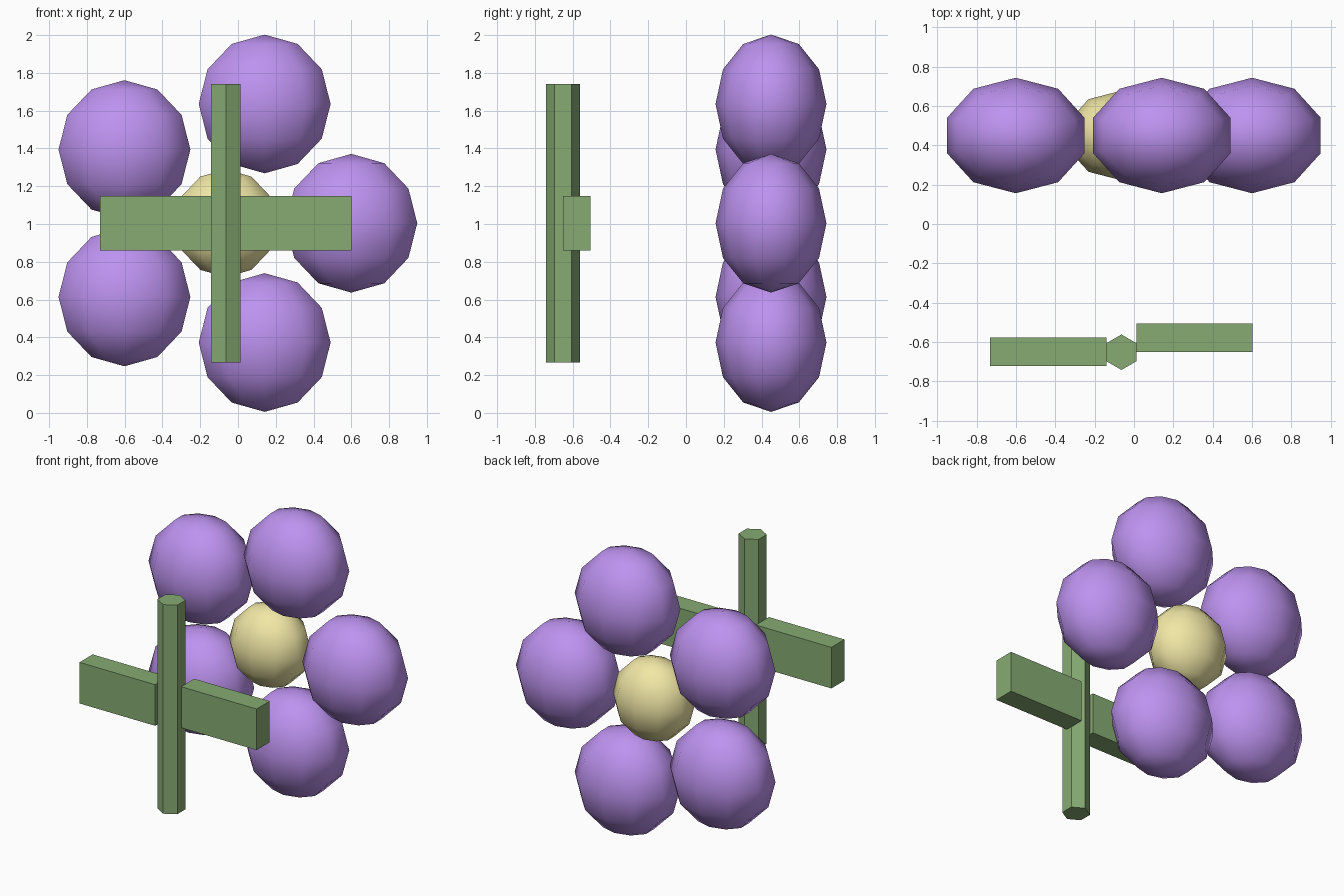
import bpy
from math import cos, sin, tau

if "Cube" in bpy.data.objects:
    bpy.data.objects.remove(bpy.data.objects["Cube"])

CX = -0.064  # flower and stem axis


def material(name, rgb):
    m = bpy.data.materials.new(name)
    m.diffuse_color = (*rgb, 1)
    m.use_nodes = True
    m.node_tree.nodes["Principled BSDF"].inputs["Base Color"].default_value = m.diffuse_color
    return m


purple = material("petal_purple", (0.51, 0.29, 0.87))
yellow = material("centre_yellow", (0.88, 0.80, 0.38))
green = material("leaf_green", (0.24, 0.41, 0.17))


def finish(name, mat):
    ob = bpy.context.object
    ob.name = name
    ob.data.materials.append(mat)
    bpy.ops.object.transform_apply(location=False, rotation=True, scale=True)
    return ob


def blob(name, x, z, r, mat):
    # low-poly flattened ball, smooth shaded
    bpy.ops.mesh.primitive_uv_sphere_add(segments=10, ring_count=6, radius=1, location=(x, 0.45, z))
    bpy.context.object.scale = (r, r * 0.8, r)
    finish(name, mat)
    bpy.ops.object.shade_smooth()


def box(name, x, y, size, mat):
    bpy.ops.mesh.primitive_cube_add(size=1, location=(x, y, 1.004))
    bpy.context.object.scale = size
    finish(name, mat)


# Flower: centre and five petals
blob("flower_centre", CX, 1.004, 0.285, yellow)
for i in range(5):
    a = tau * i / 5
    blob(f"petal_{i + 1}", CX + 0.664 * cos(a), 1.004 + 0.664 * sin(a), 0.367, purple)

# Stem: hexagonal bar with edges facing front and back
bpy.ops.mesh.primitive_cylinder_add(vertices=6, radius=0.09, depth=1.475, location=(CX, -0.652, 1.004))
finish("stem", green)

# Leaves: one block each side of the stem, the right one set further back
leaf = (0.59, 0.146, 0.29)
box("left_leaf", -0.436, -0.65, leaf, green)
box("right_leaf", 0.307, -0.579, leaf, green)
